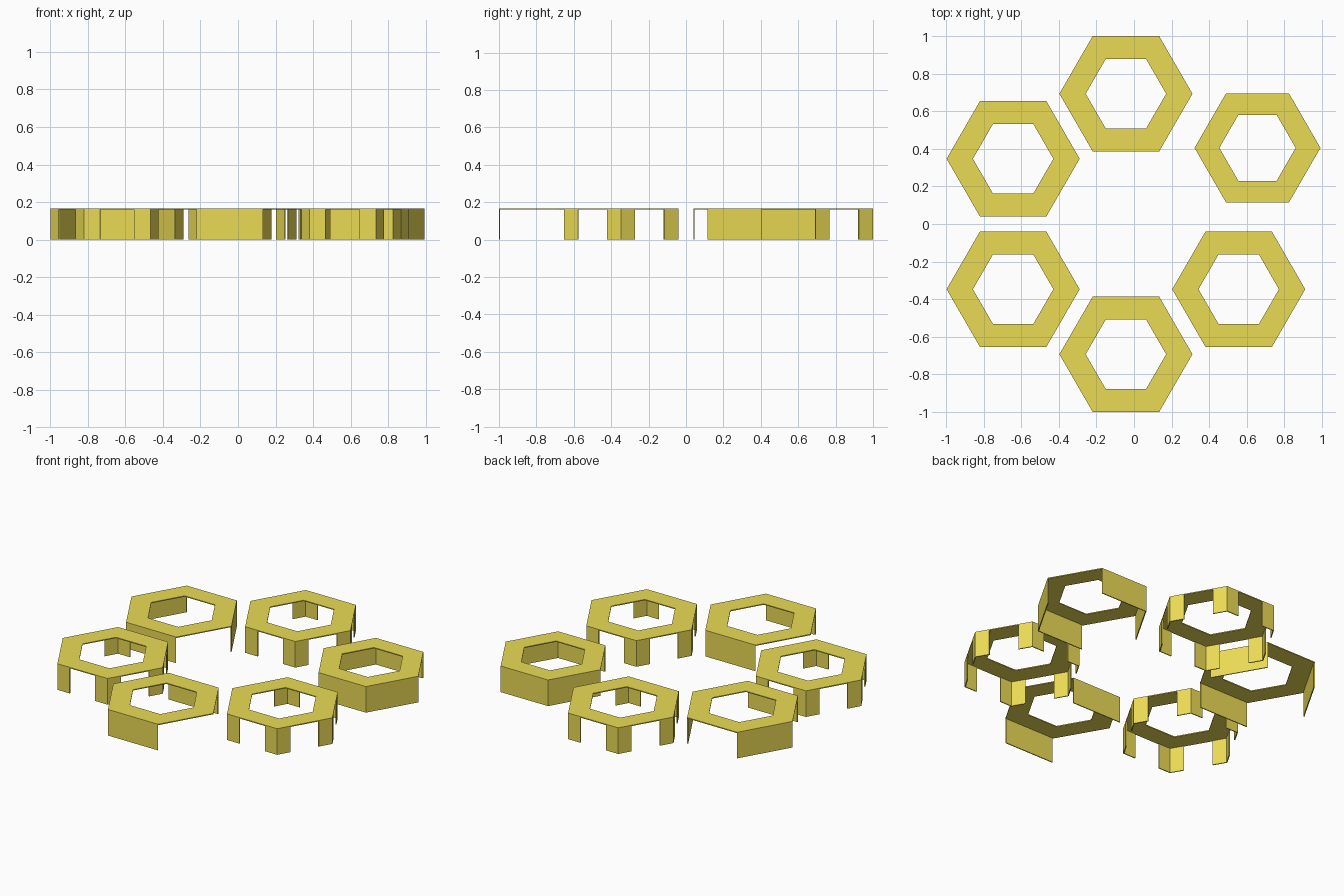
import bpy, bmesh
from math import cos, sin, radians
from mathutils import Vector

if "Cube" in bpy.data.objects:
    bpy.data.objects.remove(bpy.data.objects["Cube"])

H = 0.167      # overall height
T = 0.006      # sheet thickness

mat = bpy.data.materials.new("yellow")
mat.diffuse_color = (0.83, 0.71, 0.09, 1)
mat.use_nodes = True
mat.node_tree.nodes["Principled BSDF"].inputs["Base Color"].default_value = mat.diffuse_color


def corner(i, r):
    a = radians(60 * i)
    return Vector((r * cos(a), r * sin(a)))


def prism(bm, quad, z0, z1):
    """Box-like solid over a four-cornered plan outline."""
    lo = [bm.verts.new((p.x, p.y, z0)) for p in quad]
    hi = [bm.verts.new((p.x, p.y, z1)) for p in quad]
    bm.faces.new(lo[::-1])
    bm.faces.new(hi)
    for i in range(4):
        j = (i + 1) % 4
        bm.faces.new((lo[i], lo[j], hi[j], hi[i]))


def finish(name, bm, loc):
    bmesh.ops.recalc_face_normals(bm, faces=bm.faces[:])
    me = bpy.data.meshes.new(name)
    bm.to_mesh(me)
    bm.free()
    me.materials.append(mat)
    ob = bpy.data.objects.new(name, me)
    ob.location = (loc[0], loc[1], 0)
    bpy.context.collection.objects.link(ob)


def ring_top(name, loc, r, hole):
    """Flat hexagonal ring with a hexagonal hole."""
    bm = bmesh.new()
    v = [[bm.verts.new((*corner(i, q), z)) for i in range(6)]
         for q, z in ((r, H), (hole, H), (hole, H - T), (r, H - T))]
    for k in range(4):
        a, b = v[k], v[(k + 1) % 4]
        for i in range(6):
            j = (i + 1) % 6
            bm.faces.new((a[i], a[j], b[j], b[i]))
    finish(name, bm, loc)


def walls(name, loc, r, sides, spans):
    """Thin wall strips along chosen hexagon sides; spans are fractions of a side."""
    bm = bmesh.new()
    ri = r - T / cos(radians(30))
    for s in sides:
        o0, o1, i0, i1 = corner(s, r), corner(s + 1, r), corner(s, ri), corner(s + 1, ri)
        for a, b in spans:
            prism(bm, (o0.lerp(o1, a), o0.lerp(o1, b), i0.lerp(i1, b), i0.lerp(i1, a)), 0, H - T)
    finish(name, bm, loc)


FULL = [(0, 1)]
CORNERS = [(0, 0.245), (0.755, 1)]
R, HOLE = 0.354, 0.214

# side k faces the direction 30 + 60k degrees
tables = [
    ("back", (-0.043, 0.693), R, HOLE, range(6), CORNERS),
    ("back_left", (-0.643, 0.347), R, HOLE, (0, 2, 4), FULL),
    ("front_left", (-0.643, -0.347), R, HOLE, range(6), CORNERS),
    ("front", (-0.043, -0.693), R, HOLE, (1, 4), FULL),
    ("front_right", (0.557, -0.347), R, HOLE, range(6), CORNERS),
    ("back_right", (0.657, 0.405), 0.335, 0.203, (1, 2, 4, 5), FULL),
]
for name, loc, r, hole, sides, spans in tables:
    ring_top(name + "_ring_top", loc, r, hole)
    walls(name + ("_corner_legs" if spans is CORNERS else "_side_panels"), loc, r, sides, spans)
